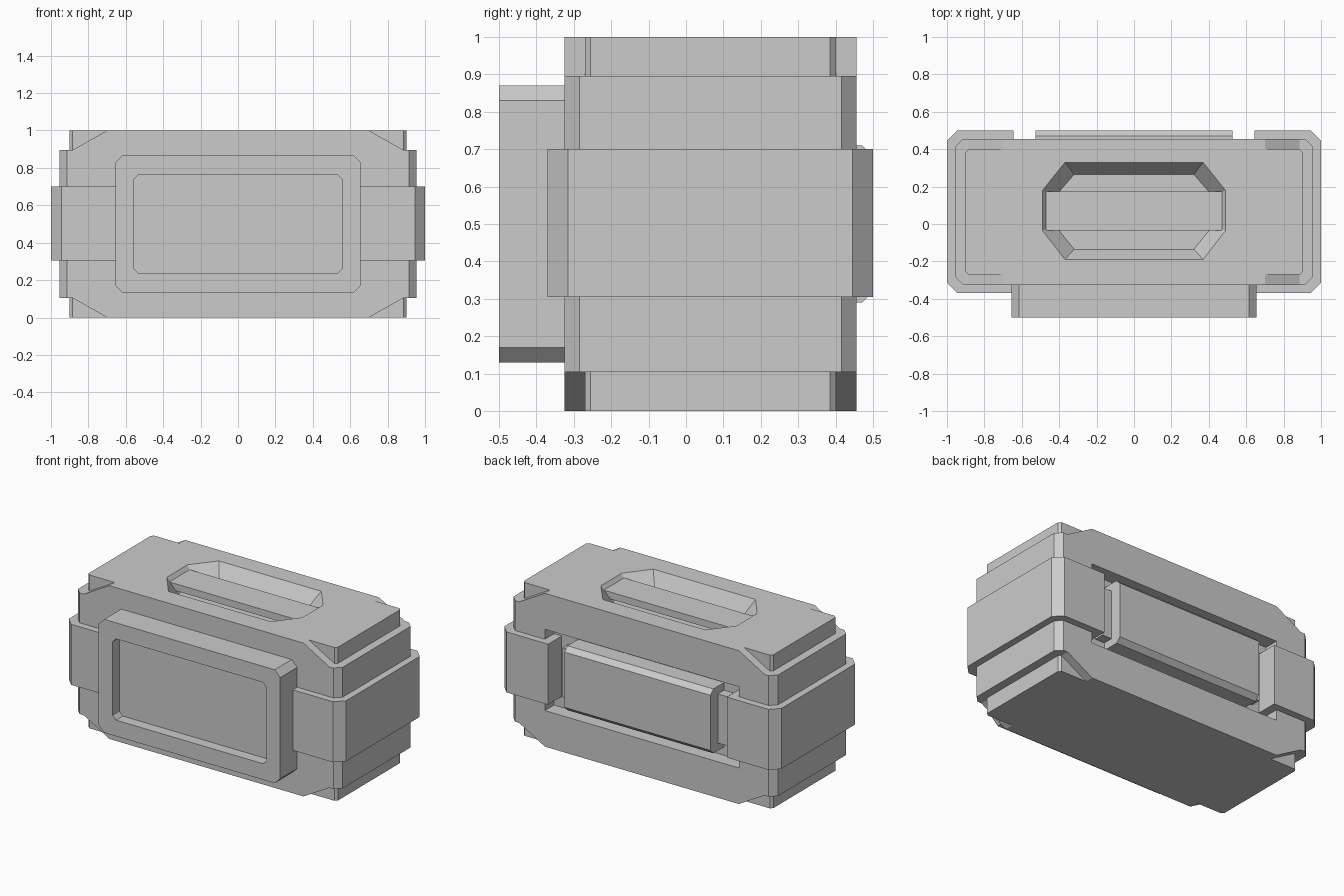
import bpy, bmesh

cube = bpy.data.objects.get("Cube")
if cube:
    bpy.data.objects.remove(cube, do_unlink=True)

GREY = (0.6, 0.6, 0.6, 1.0)
grey = bpy.data.materials.new("plain_grey")
grey.use_nodes = True
grey.diffuse_color = GREY
grey.node_tree.nodes["Principled BSDF"].inputs["Base Color"].default_value = GREY


def loft(name, ring_a, ring_b):
    """Closed solid between two matching rings of 3D points."""
    bm = bmesh.new()
    a = [bm.verts.new(p) for p in ring_a]
    b = [bm.verts.new(p) for p in ring_b]
    bm.faces.new(a)
    bm.faces.new(b)
    for i in range(len(a)):
        j = (i + 1) % len(a)
        bm.faces.new((a[i], a[j], b[j], b[i]))
    bmesh.ops.recalc_face_normals(bm, faces=bm.faces)
    mesh = bpy.data.meshes.new(name)
    bm.to_mesh(mesh)
    bm.free()
    mesh.materials.append(grey)
    obj = bpy.data.objects.new(name, mesh)
    bpy.context.collection.objects.link(obj)
    return obj


def prism(name, outline, axis, start, end):
    """Extrude a 2D outline along x, y or z."""
    place = {"x": lambda p, t: (t, p[0], p[1]),
             "y": lambda p, t: (p[0], t, p[1]),
             "z": lambda p, t: (p[0], p[1], t)}[axis]
    return loft(name, [place(p, start) for p in outline],
                [place(p, end) for p in outline])


def chamfered(u0, u1, v0, v1, c):
    """Rectangle with its four corners cut off."""
    return [(u0 + c, v0), (u1 - c, v0), (u1, v0 + c), (u1, v1 - c),
            (u1 - c, v1), (u0 + c, v1), (u0, v1 - c), (u0, v0 + c)]


def rect(u0, u1, v0, v1):
    return [(u0, v0), (u1, v0), (u1, v1), (u0, v1)]


def cut(obj, cutter):
    mod = obj.modifiers.new("cut", "BOOLEAN")
    mod.operation = "DIFFERENCE"
    mod.solver = "EXACT"
    mod.object = cutter
    cutter.hide_render = True
    cutter.hide_viewport = True
    cutter.display_type = "WIRE"


FRONT, BACK = -0.325, 0.455
LOW, HIGH = 0.105, 0.895

# Main body with the long recess in its back
body = prism("body", chamfered(-0.955, 0.955, FRONT, BACK, 0.04), "z", LOW, HIGH)
cut(body, prism("back_recess_cutter", rect(-0.7, 0.7, 0.235, 0.765), "y", 0.36, 0.6))

# Base and lid: narrower slab plus sloped-end strips along front and back
slabs = {}
for name, inner, outer in (("base", LOW, 0.0), ("lid", HIGH, 1.0)):
    slabs[name] = prism(name, chamfered(-0.9, 0.9, -0.27, 0.4, 0.015), "z", inner, outer)
    strip = [(-0.885, inner), (0.885, inner), (0.7, outer), (-0.7, outer)]
    prism(name + "_front_strip", strip, "y", FRONT, -0.27)
    prism(name + "_back_strip", strip, "y", 0.4, BACK)


# Octagonal hand recess in the lid, tapering to its floor
def octagon(x_in, x_out, y0, y1, y2, y3, z):
    right = [(x_in, y0, z), (x_out, y1, z), (x_out, y2, z), (x_in, y3, z)]
    return right + [(-x, y, h) for x, y, h in reversed(right)]


cut(slabs["lid"], loft("hand_recess_cutter",
                       octagon(0.37, 0.49, -0.19, -0.035, 0.18, 0.33, 1.001),
                       octagon(0.32, 0.42, -0.135, -0.01, 0.15, 0.265, 0.905)))

# Carry handle across the recess
prism("carry_handle", rect(-0.488, 0.488, -0.035, 0.175), "z", 0.93, 0.975)

# Raised front frame with a sunken display panel
frame = prism("front_frame", chamfered(-0.655, 0.655, 0.13, 0.87, 0.04), "y", -0.5, FRONT)
cut(frame, prism("front_frame_cutter",
                 chamfered(-0.555, 0.555, 0.235, 0.765, 0.025), "y", -0.6, -0.43))

# Side bands wrapping each end, and latch plates beside the back panel
for side, s in (("left", 1), ("right", -1)):
    band = [(0.645, -0.37), (0.945, -0.37), (1.0, -0.315),
            (1.0, 0.445), (0.945, 0.5), (0.645, 0.5)]
    prism(side + "_band", [(s * x, y) for x, y in band], "z", 0.305, 0.7)
    prism(side + "_latch", rect(0.35, 0.425, 0.34, 0.66), "x", s * 0.525, s * 0.595)

# Bevelled panel in the back recess
prism("back_panel", [(0.35, 0.29), (0.47, 0.29), (0.5, 0.32),
                     (0.5, 0.68), (0.47, 0.71), (0.35, 0.71)], "x", -0.527, 0.527)
